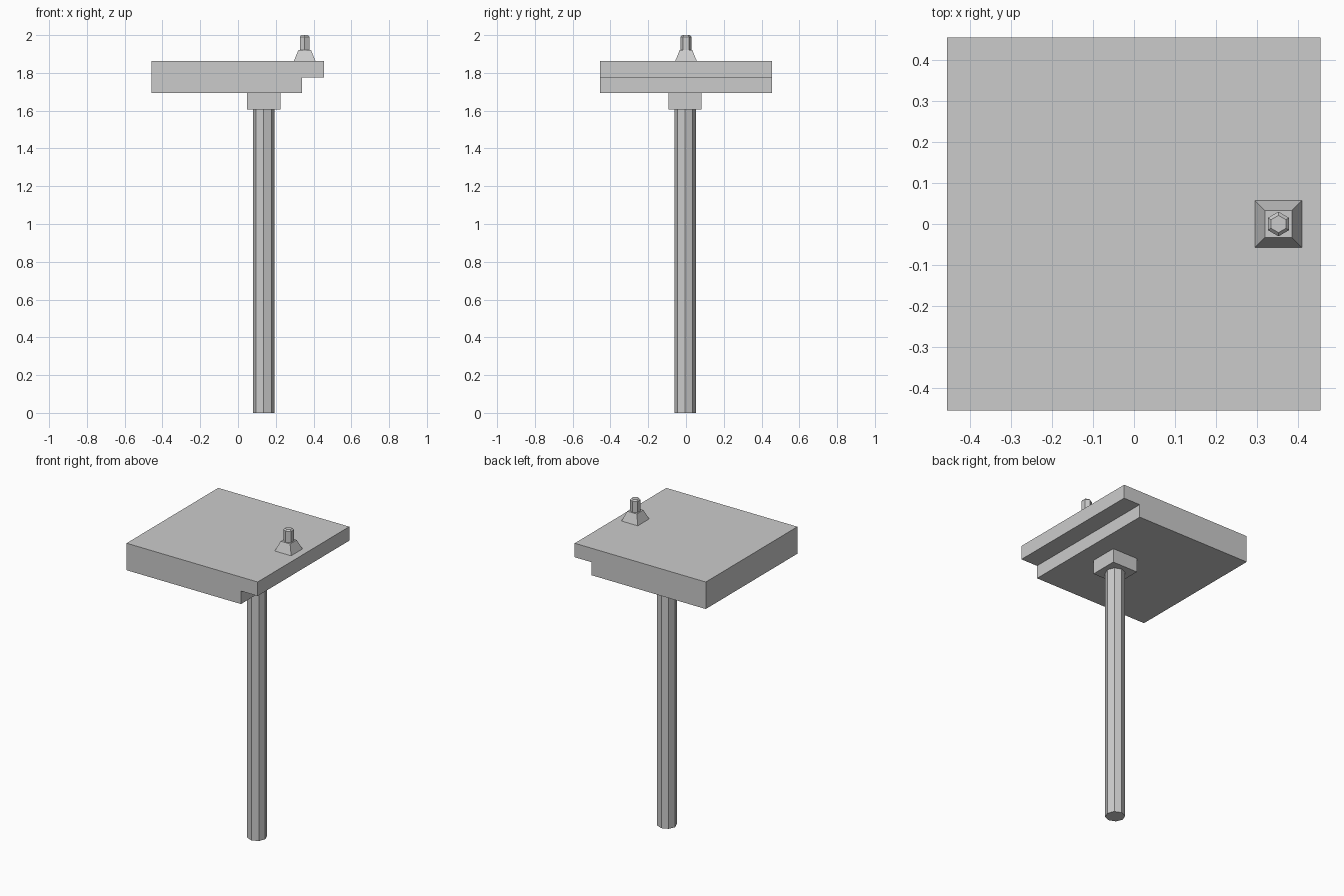
import bpy, bmesh, math

if "Cube" in bpy.data.objects:
    bpy.data.objects.remove(bpy.data.objects["Cube"])


def make(name, rings):
    """Loft closed rings of 3D points and cap both ends."""
    bm = bmesh.new()
    loops = [[bm.verts.new(p) for p in ring] for ring in rings]
    n = len(loops[0])
    for a, b in zip(loops, loops[1:]):
        for i in range(n):
            j = (i + 1) % n
            bm.faces.new((a[i], a[j], b[j], b[i]))
    bm.faces.new(loops[0][::-1])
    bm.faces.new(loops[-1])
    bmesh.ops.recalc_face_normals(bm, faces=bm.faces[:])
    me = bpy.data.meshes.new(name)
    bm.to_mesh(me)
    bm.free()
    ob = bpy.data.objects.new(name, me)
    bpy.context.collection.objects.link(ob)
    return ob


def prism(name, sides, cx, cy, levels, turn=0.0):
    """Regular prism through (radius, z) levels."""
    angles = [turn + math.tau * i / sides for i in range(sides)]
    return make(name, [[(cx + r * math.cos(a), cy + r * math.sin(a), z)
                        for a in angles] for r, z in levels])


R2 = math.sqrt(2)
Q = math.pi / 4

# Square board with a notch under its right edge
profile = [(-0.457, 1.693), (0.34, 1.693), (0.34, 1.775),
           (0.456, 1.775), (0.456, 1.863), (-0.457, 1.863)]
make("board", [[(x, y, z) for x, z in profile] for y in (-0.456, 0.456)])

# Octagonal post and its square collar
prism("post", 8, 0.136, -0.005, [(0.057, 0), (0.057, 1.605)])
prism("collar", 4, 0.136, -0.005,
      [(0.088 * R2, 1.605), (0.088 * R2, 1.693)], Q)

# Tapered knob base and chamfered hexagonal knob
prism("knob_base", 4, 0.353, 0,
      [(0.057 * R2, 1.863), (0.033 * R2, 1.922)], Q)
prism("knob", 6, 0.353, 0,
      [(0.03, 1.922), (0.03, 1.991), (0.021, 2.0)], math.pi / 6)
